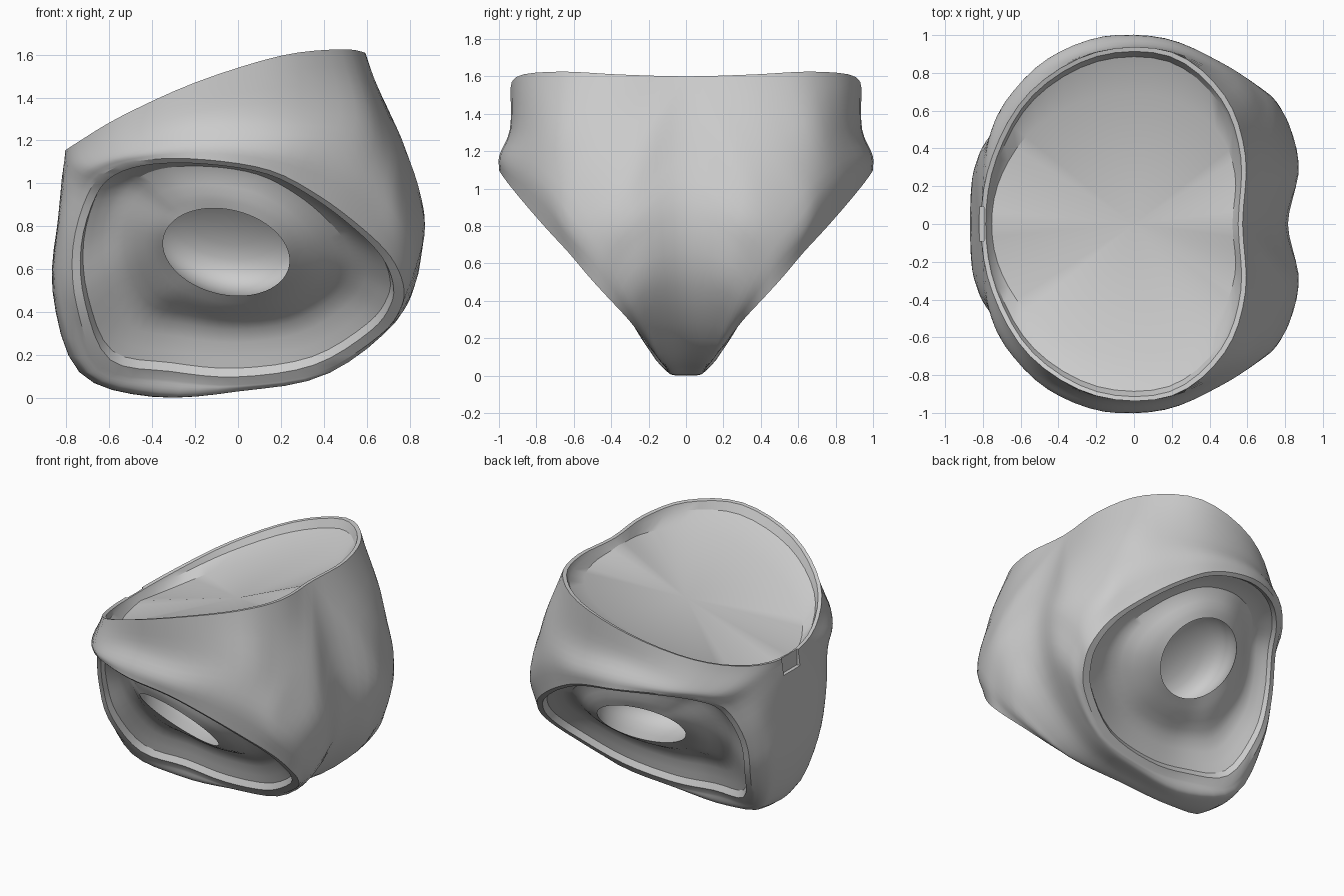
import bpy, bmesh, math
from mathutils import Vector as V

cube = bpy.data.objects.get("Cube")
if cube:
    bpy.data.objects.remove(cube)

SUB = 4        # points per control span
INWARD = V((0, -.7, .7))


def arc(pts, before, after, sub=SUB):
    """Smooth curve through pts, without the last point."""
    p = [before] + pts + [after]
    out = []
    for i in range(1, len(p) - 2):
        a, b, c, d = p[i - 1:i + 3]
        for k in range(sub):
            t = k / sub
            out.append(.5 * (2 * b + (c - a) * t + (2 * a - 5 * b + 4 * c - d) * t ** 2
                             + (3 * b - a - 3 * c + d) * t ** 3))
    return out


def closed(pts):
    return arc(pts + pts[:1], pts[-1], pts[1])


def flip(p):
    return V((p.x, -p.y, p.z))


# Control points of one half: waist edge, centre seam, side, hip and leg edge
waist = [V(p) for p in (
    (-.81, 0, 1.15), (-.75, .36, 1.19), (-.55, .7, 1.31), (-.2, .91, 1.47),
    (.2, .91, 1.595), (.48, .68, 1.625), (.59, .36, 1.61), (.575, 0, 1.6))]
seam = [V((x, 0, z)) for x, z in (
    (.71, 1.25), (.815, .85), (.73, .47), (.42, .13), (0, .035), (-.4, .005),
    (-.74, .12), (-.865, .5), (-.835, .87))]
side = [V(p) for p in (
    (-.8, .33, 1.03), (-.73, .53, 1.12), (-.52, .79, 1.2), (-.18, .925, 1.3),
    (.2, .92, 1.32), (.55, .75, 1.31), (.7, .56, 1.21), (.78, .34, 1.15),
    (.855, .3, .93), (.865, .25, .75), (.78, .2, .45), (.43, .12, .12),
    (0, .08, .03), (-.38, .08, .01), (-.72, .14, .12), (-.85, .22, .48), (-.84, .26, .8))]
hip = [V(p) for p in (
    (-.76, .47, .98), (-.68, .65, 1.08), (-.47, .865, 1.14), (-.17, .985, 1.18),
    (.17, .98, 1.16), (.47, .85, 1.1), (.68, .71, .98), (.77, .62, .86),
    (.83, .5, .73), (.825, .4, .58), (.74, .28, .36), (.42, .16, .115),
    (0, .11, .045), (-.36, .11, .035), (-.69, .18, .12), (-.81, .3, .45), (-.82, .37, .75))]
leg = [V(p) for p in (
    (-.7, .56, .95), (-.6, .73, 1.06), (-.42, .89, 1.11), (-.15, .995, 1.11),
    (.15, .975, 1.06), (.38, .88, .94), (.58, .75, .79), (.71, .63, .66),
    (.77, .52, .53), (.76, .42, .42), (.66, .3, .29), (.38, .17, .12),
    (0, .12, .06), (-.33, .12, .085), (-.63, .2, .14), (-.75, .36, .42), (-.77, .44, .7))]

waist_curve = arc(waist, flip(waist[1]), flip(waist[-2]))
seam_pts = waist[-1:] + seam + waist[:1]
outer = waist_curve + arc(seam_pts, seam_pts[0], seam_pts[-1])


def shell_spoke(i, o, m, h, r):
    """Curved strip from the outer loop to the leg edge, level across the seam."""
    start, end = len(waist_curve), len(outer)
    level = max(0, min(1, (i - start) / SUB, (end - i) / SUB))
    before = (2 * o - m).lerp(flip(m), level)
    return arc([o, m, h, r], before, 2 * r - h) + [r]


def socket_spoke(r):
    """Leg edge band, shallow hollow, raised lip, hole edge and wide cup."""
    a = math.atan2((r.z - .6) / .53, (r.x + .02) / .76)
    c, s = math.cos(a), math.sin(a)
    centre = V((-.055, .57, .68))
    edge = V((.295 * c, .19 * s + .03 * c, .2 * s - .04 * c))
    depth = V((0, -.36, .18))
    hole = centre + edge
    path = [r.lerp(hole, .12) + INWARD * .04, r.lerp(hole, .45) + INWARD * .1,
            r.lerp(hole, .8) + INWARD * .03, hole]
    out = [r.lerp(hole, .09)] + arc(path, path[0], path[-1], 3) + [hole]
    for i in range(1, 9):
        f = i / 9 * math.pi / 2
        out.append(centre + edge * (math.cos(f) + .5 * math.sin(2 * f)) + depth * math.sin(f))
    return out, centre + depth


# Waist edge band, short wall, sloped shoulder and sunken floor
waist_line = waist_curve + waist[-1:]


def inset(sx, sy, drop):
    return [V((-.1 + (p.x + .1) * sx, p.y * sy, p.z - drop * (.3 + .8 * p.y)))
            for p in waist_line]


waist_rings = [waist_line, inset(.965, .975, .005), inset(.95, .945, .06),
               inset(.92, .74, .14)]

bm = bmesh.new()


def grid(rings, loop, tip):
    """Skin a list of rings, with a fan to a tip."""
    vs = [[bm.verts.new(p) for p in ring] for ring in rings]
    n = len(rings[0])
    spans = range(n if loop else n - 1)
    for a, b in zip(vs, vs[1:]):
        for i in spans:
            j = (i + 1) % n
            bm.faces.new((a[i], a[j], b[j], b[i]))
    t = bm.verts.new(tip)
    for i in spans:
        bm.faces.new((vs[-1][i], vs[-1][(i + 1) % n], t))


spokes = []
for i, (o, m, h, r) in enumerate(zip(outer, closed(side), closed(hip), closed(leg))):
    inner, cup_tip = socket_spoke(r)
    spokes.append(shell_spoke(i, o, m, h, r) + inner)
rings = [list(ring) for ring in zip(*spokes)]

for place in (V, flip):
    grid([[place(p) for p in ring] for ring in rings], True, place(cup_tip))
    grid([[place(p) for p in ring] for ring in waist_rings], False, V((0, 0, 1.33)))
bmesh.ops.remove_doubles(bm, verts=bm.verts, dist=.0005)
bmesh.ops.recalc_face_normals(bm, faces=bm.faces)

mesh = bpy.data.meshes.new("hip_body")
bm.to_mesh(mesh)
bm.free()
body = bpy.data.objects.new("hip_body", mesh)
bpy.context.collection.objects.link(body)

# Plain grey material
grey = bpy.data.materials.new("plain_grey")
grey.use_nodes = True
colour = (.6, .6, .6, 1)
grey.diffuse_color = colour
grey.node_tree.nodes["Principled BSDF"].inputs["Base Color"].default_value = colour
mesh.materials.append(grey)

# Small notch in the front of the waist
bpy.ops.mesh.primitive_cube_add(size=1, location=(-.85, 0, 1.12))
cutter = bpy.context.object
cutter.name = "notch_cutter"
cutter.scale = (.11, .18, .16)
cutter.hide_render = True
cutter.data.materials.append(grey)
cut = body.modifiers.new("notch", 'BOOLEAN')
cut.operation = 'DIFFERENCE'
cut.solver = 'EXACT'
cut.object = cutter
bpy.ops.object.select_all(action='DESELECT')
body.select_set(True)
bpy.context.view_layer.objects.active = body
bpy.ops.object.modifier_apply(modifier=cut.name)
bpy.data.objects.remove(cutter)

bpy.ops.object.shade_smooth_by_angle(angle=math.radians(30))
